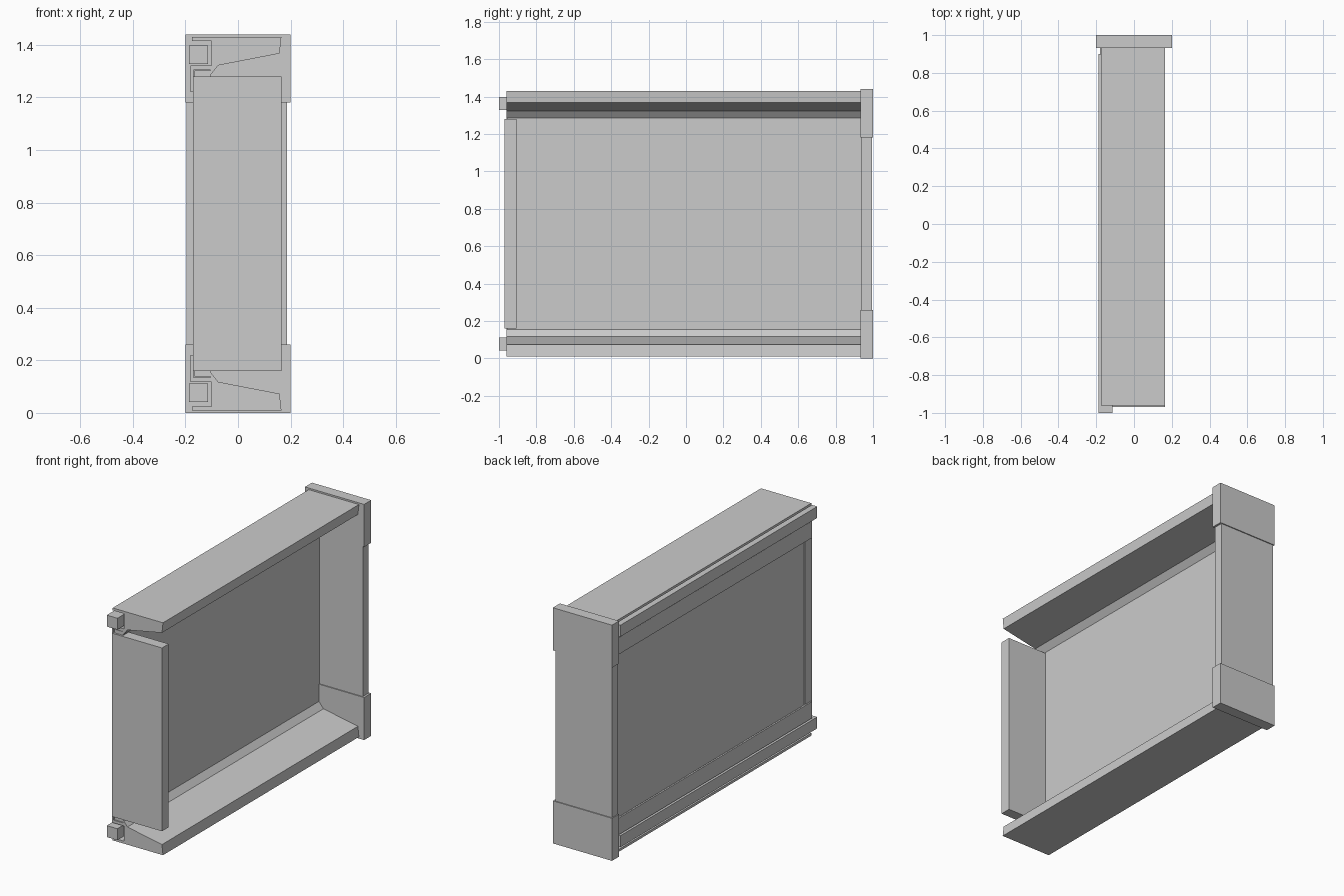
import bpy, bmesh

if "Cube" in bpy.data.objects:
    bpy.data.objects.remove(bpy.data.objects["Cube"])

MID = 0.72  # height of the mirror plane between upper and lower parts


def add_object(name, bm):
    bmesh.ops.recalc_face_normals(bm, faces=bm.faces)
    mesh = bpy.data.meshes.new(name)
    bm.to_mesh(mesh)
    bm.free()
    obj = bpy.data.objects.new(name, mesh)
    bpy.context.collection.objects.link(obj)
    return obj


def extrude_y(name, profile, y0, y1):
    """Solid made by sweeping an (x, z) profile along y."""
    bm = bmesh.new()
    face = bm.faces.new([bm.verts.new((x, y0, z)) for x, z in profile])
    ext = bmesh.ops.extrude_face_region(bm, geom=[face])
    verts = [g for g in ext["geom"] if isinstance(g, bmesh.types.BMVert)]
    bmesh.ops.translate(bm, verts=verts, vec=(0, y1 - y0, 0))
    return add_object(name, bm)


def box(name, x0, x1, y0, y1, z0, z1):
    return extrude_y(name, [(x0, z0), (x1, z0), (x1, z1), (x0, z1)], y0, y1)


def flip(profile):
    return [(x, 2 * MID - z) for x, z in profile]


# Rail section: thin outer lip, square channel for the rod, groove for the panel
rail = [(0.165, 1.43), (-0.175, 1.43), (-0.175, 1.415), (-0.10, 1.415),
        (-0.10, 1.322), (-0.18, 1.322), (-0.18, 1.22), (-0.17, 1.22),
        (-0.17, 1.305), (-0.105, 1.305), (-0.105, 1.285), (-0.075, 1.322),
        (0.158, 1.367)]
rod = [(-0.187, 1.328), (-0.115, 1.328), (-0.115, 1.398), (-0.187, 1.398)]
cap = [(-0.20, 1.18), (0.20, 1.18), (0.20, 1.44), (-0.20, 1.44)]

# Upper and lower rails, sliding rods and end caps
for side, fix in (("upper", list), ("lower", flip)):
    extrude_y(side + "_rail", fix(rail), -0.96, 0.935)
    extrude_y(side + "_rod", fix(rod), -1.0, 0.90)
    extrude_y(side + "_end_cap", fix(cap), 0.932, 1.0)

# Rear end wall between the caps
box("rear_wall", -0.195, 0.187, 0.938, 0.994, 0.26, 1.18)

# Main panel held in the rail grooves
box("panel", -0.165, -0.105, -0.958, 0.938, 0.138, 1.302)

# Front end wall
box("front_wall", -0.172, 0.165, -0.97, -0.905, 0.16, 1.28)
